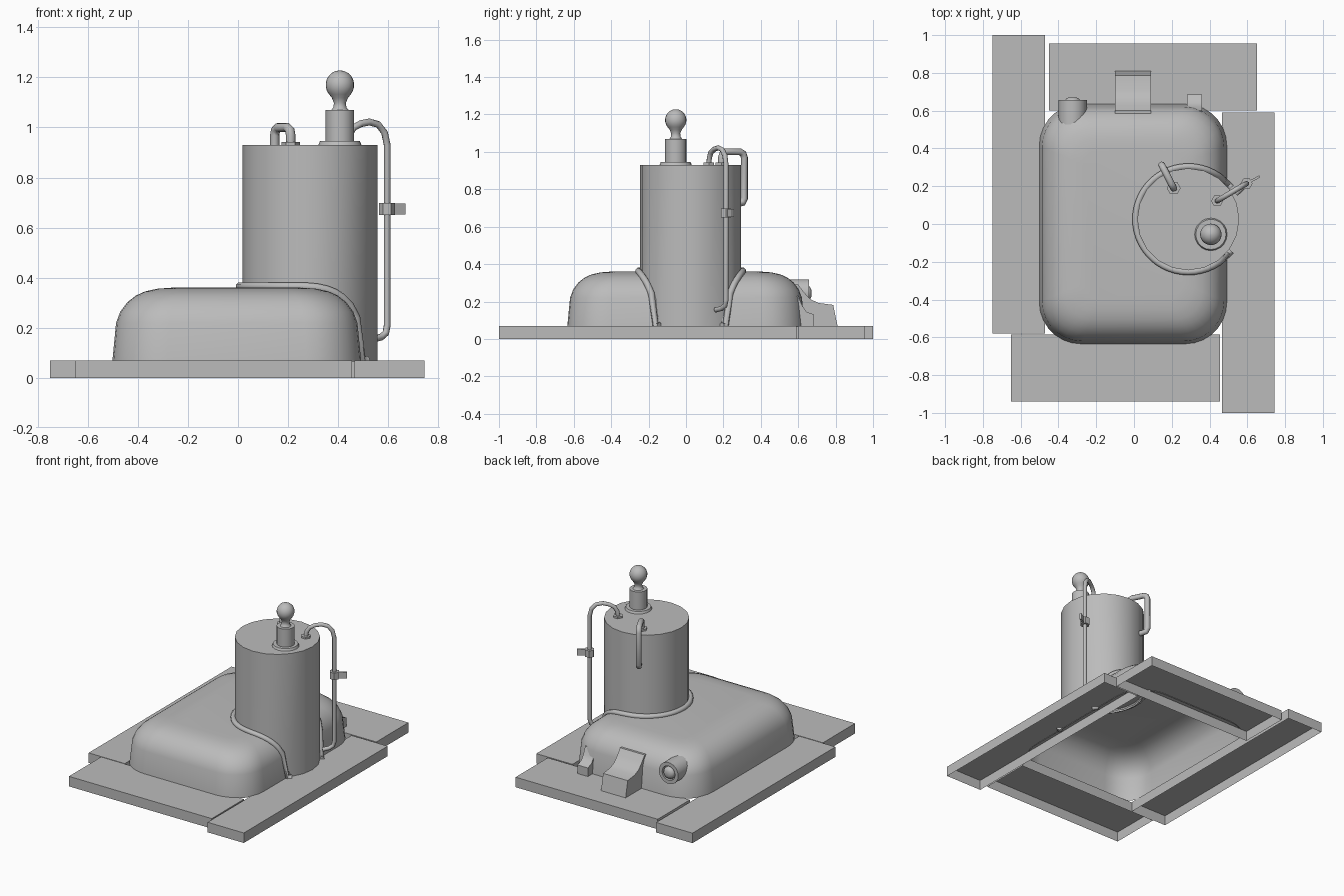
import bpy, bmesh, math
from mathutils import Vector

cube = bpy.data.objects.get("Cube")
if cube:
    bpy.data.objects.remove(cube)

GREY = bpy.data.materials.new("plain_grey")
GREY.use_nodes = True
COLOUR = (0.5, 0.5, 0.5, 1)
GREY.diffuse_color = COLOUR
GREY.node_tree.nodes["Principled BSDF"].inputs["Base Color"].default_value = COLOUR


def add_mesh(name, mesh, angle=35):
    mesh.materials.clear()
    mesh.materials.append(GREY)
    mesh.shade_smooth()
    mesh.set_sharp_from_angle(angle=math.radians(angle))
    obj = bpy.data.objects.new(name, mesh)
    bpy.context.collection.objects.link(obj)
    return obj


def loft(name, rings, cap_start=False, cap_end=True, angle=35):
    """Skin a list of closed rings that have equal point counts."""
    bm = bmesh.new()
    loops = [[bm.verts.new(p) for p in ring] for ring in rings]
    n = len(rings[0])
    for low, high in zip(loops, loops[1:]):
        for i in range(n):
            j = (i + 1) % n
            bm.faces.new((low[i], low[j], high[j], high[i]))
    if cap_start:
        bm.faces.new(loops[0][::-1])
    if cap_end:
        bm.faces.new(loops[-1])
    mesh = bpy.data.meshes.new(name)
    bm.to_mesh(mesh)
    bm.free()
    return add_mesh(name, mesh, angle)


def circle(x, y, z, r, n):
    return [(x + r * math.cos(math.tau * i / n), y + r * math.sin(math.tau * i / n), z)
            for i in range(n)]


def lathe(name, x, y, profile, n=20, **kw):
    return loft(name, [circle(x, y, z, r, n) for r, z in profile], **kw)


def extrude_x(name, x0, x1, outline):
    """Prism along x from a (y, z) outline."""
    return loft(name, [[(x, y, z) for y, z in outline] for x in (x0, x1)], cap_start=True)


def tube(name, points, radius, closed=False):
    curve = bpy.data.curves.new(name, "CURVE")
    curve.dimensions = "3D"
    curve.bevel_depth = radius
    curve.bevel_resolution = 2
    curve.use_fill_caps = True
    spline = curve.splines.new("POLY")
    spline.points.add(len(points) - 1)
    for target, p in zip(spline.points, points):
        target.co = (*p, 1)
    spline.use_cyclic_u = closed
    temp = bpy.data.objects.new(name + "_path", curve)
    bpy.context.collection.objects.link(temp)
    graph = bpy.context.evaluated_depsgraph_get()
    mesh = bpy.data.meshes.new_from_object(temp.evaluated_get(graph))
    bpy.data.objects.remove(temp)
    mesh.name = name
    return add_mesh(name, mesh, 50)


# Base planks, hollow underneath
planks = {
    "right_plank": (-0.75, -0.47, -0.58, 1.0),
    "back_plank": (-0.45, 0.65, 0.60, 0.955),
    "left_plank": (0.465, 0.745, -1.0, 0.59),
    "front_plank": (-0.65, 0.455, -0.94, -0.585),
}
for name, (x0, x1, y0, y1) in planks.items():
    loft(name, [[(x0, y0, z), (x1, y0, z), (x1, y1, z), (x0, y1, z)] for z in (0, 0.07)])

# Domed body, hollow underneath
BODY_X, HALF_X, HALF_Y = -0.005, 0.497, 0.635
DOME = [(0, 0.065), (0.015, 0.22), (0.032, 0.265), (0.06, 0.302),
        (0.093, 0.328), (0.13, 0.345), (0.18, 0.356), (0.235, 0.36)]


def rounded_rect(inset, z):
    radius = 0.22 - 0.55 * inset
    ring = []
    for quarter, (sx, sy) in enumerate(((1, 1), (-1, 1), (-1, -1), (1, -1))):
        cx = BODY_X + sx * (HALF_X - inset - radius)
        cy = sy * (HALF_Y - inset - radius)
        for k in range(8):
            a = math.pi / 2 * (quarter + k / 7)
            ring.append((cx + radius * math.cos(a), cy + radius * math.sin(a), z))
    return ring


loft("domed_body", [rounded_rect(i, z) for i, z in DOME], angle=50)


def dome_height(x):
    inset = BODY_X + HALF_X - x
    for (i0, z0), (i1, z1) in zip(DOME, DOME[1:]):
        if inset <= i1:
            return z0 + (z1 - z0) * max(0, inset - i0) / (i1 - i0)
    return DOME[-1][1]


# Tank, trimmed to sit on the dome and hang over its side
TX, TY, TR = 0.287, 0.025, 0.27
bottom = [(x, y, max(0.07, dome_height(x) - 0.02)) for x, y, _ in circle(TX, TY, 0, TR, 20)]
loft("tank", [bottom, circle(TX, TY, 0.93, TR, 20)], angle=20)

# Seam bead where the tank meets the dome
bead = []
for k in range(41):
    a = math.radians(42 + (318 - 42) * k / 40)
    x, y = TX + 0.279 * math.cos(a), TY + 0.279 * math.sin(a)
    bead.append((x, y, dome_height(x) + 0.005))
bead = [(bead[0][0] + 0.02, bead[0][1] - 0.02, 0.07)] + bead
bead.append((bead[-1][0] + 0.02, bead[-1][1] + 0.02, 0.07))
tube("seam_bead", bead, 0.018)

# Lamp on the tank lid
LX, LY = 0.407, -0.055
lathe("lamp_flange", LX, LY, [(0.087, 0.928), (0.08, 0.945)])
lathe("lamp_socket", LX, LY, [(0.057, 0.94), (0.057, 1.07)])
neck = [(0.036, 1.068), (0.026, 1.08), (0.024, 1.098), (0.032, 1.118)]
globe = [(0.057 * math.cos(math.radians(a)), 1.17 + 0.058 * math.sin(math.radians(a)))
         for a in range(-40, 90, 16)]
lathe("lamp_bulb", LX, LY, neck + globe, angle=60)

# Long side pipe, its hex nut and clamp
tube("long_pipe", [(0.44, 0.122, 0.93), (0.445, 0.125, 0.97), (0.46, 0.134, 0.998),
                   (0.49, 0.152, 1.015), (0.525, 0.173, 1.022), (0.56, 0.194, 1.012),
                   (0.585, 0.208, 0.98), (0.596, 0.214, 0.93), (0.596, 0.214, 0.21),
                   (0.59, 0.208, 0.178), (0.572, 0.19, 0.163), (0.54, 0.16, 0.155)], 0.014)
lathe("long_pipe_nut", 0.44, 0.122, [(0.032, 0.928), (0.032, 0.942)], n=6)
lathe("clamp_collar", 0.596, 0.214, [(0.032, 0.65), (0.032, 0.698)], n=6, cap_start=True)
out = Vector((0.87, 0.48, 0))
side = Vector((-0.48, 0.87, 0)) * 0.006
near, far = [Vector((0.596, 0.214, 0)) + out * d for d in (0.02, 0.08)]
loft("clamp_tab", [[p + Vector((0, 0, z)) for p in (near - side, far - side, far + side, near + side)]
                   for z in (0.652, 0.696)], cap_start=True)

# Short bent pipe at the back of the lid
tube("short_pipe", [(0.21, 0.19, 0.93), (0.21, 0.19, 0.97), (0.207, 0.196, 0.99),
                    (0.197, 0.214, 1.0), (0.16, 0.288, 1.0), (0.15, 0.306, 0.99),
                    (0.147, 0.312, 0.97), (0.147, 0.312, 0.75), (0.152, 0.302, 0.728),
                    (0.19, 0.24, 0.715)], 0.019)
lathe("short_pipe_nut", 0.21, 0.19, [(0.037, 0.928), (0.037, 0.942)], n=6)

# Chute and small bracket on the back
extrude_x("back_chute", -0.1, 0.09, [(0.58, 0.07), (0.81, 0.07), (0.787, 0.182), (0.71, 0.192),
                                     (0.665, 0.212), (0.63, 0.25), (0.6, 0.29), (0.58, 0.29)])
extrude_x("back_bracket", 0.28, 0.36, [(0.56, 0.07), (0.685, 0.07), (0.685, 0.13), (0.645, 0.145),
                                       (0.62, 0.18), (0.6, 0.23), (0.56, 0.23)])

# Round spout with a rounded plug
def ring_y(r, y):
    return [(x, y, z) for x, z, _ in circle(-0.325, 0.245, 0, r, 18)]


loft("spout", [ring_y(r, y)[::-1] for r, y in
               ((0.075, 0.46), (0.075, 0.657), (0.05, 0.657), (0.05, 0.63))])
loft("spout_plug", [ring_y(r, y)[::-1] for r, y in
                    ((0.042, 0.62), (0.042, 0.65), (0.034, 0.663), (0.018, 0.671))], angle=60)
